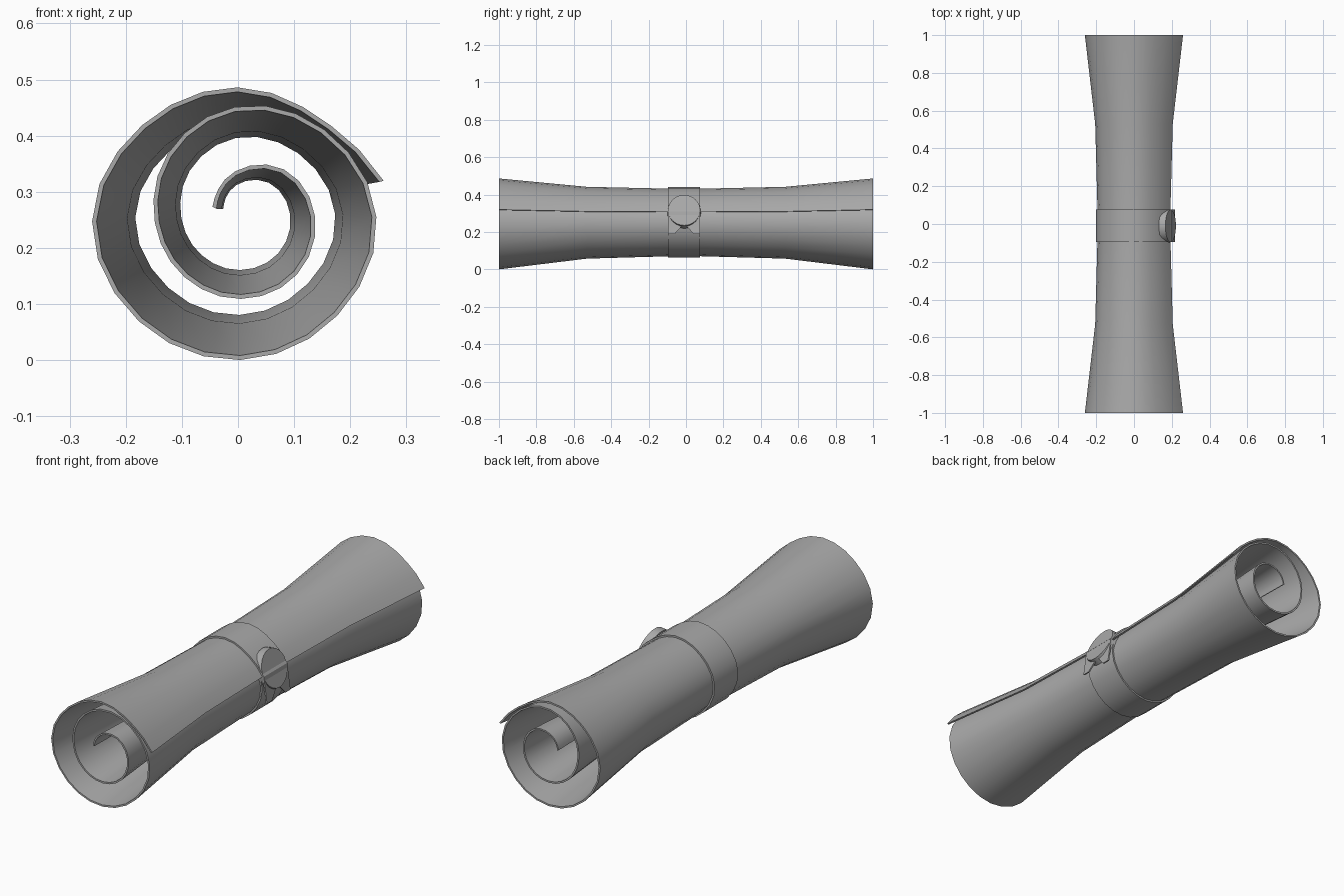
import bpy, bmesh, math
from mathutils import Matrix, Vector

if "Cube" in bpy.data.objects:
    bpy.data.objects.remove(bpy.data.objects["Cube"])

grey = bpy.data.materials.new("plain_grey")
grey.use_nodes = True
COLOUR = (0.4, 0.4, 0.4, 1)
grey.diffuse_color = COLOUR
grey.node_tree.nodes["Principled BSDF"].inputs["Base Color"].default_value = COLOUR

# Spiral radius at every 45 degrees, from the loose outer edge inward
RADII = [.288, .236, .236, .24, .26, .253, .25, .246, .247, .223, .202, .173,
         .149, .14, .141, .1435, .138, .123, .089, .058, .045, .04]
CENTRE_Z, PINCH_Z = .25, .273


def radius(deg):
    i = min(int(deg // 45), len(RADII) - 2)
    t = deg / 45 - i
    p0, p1, p2, p3 = (RADII[max(0, min(i + k, len(RADII) - 1))] for k in (-1, 0, 1, 2))
    if i == 0:
        p0 = 2 * p1 - p2
    return p1 + t / 2 * (p2 - p0 + t * (2 * p0 - 5 * p1 + 4 * p2 - p3
                                        + t * (3 * (p1 - p2) + p3 - p0)))


def spiral_point(deg, scale, offset):
    a = math.radians(deg)
    r = radius(deg) * scale + offset
    centre = PINCH_Z + scale * (CENTRE_Z - PINCH_Z)
    return r * math.cos(a), centre + r * math.sin(a)


def finish(name, bm, sharp=35):
    bmesh.ops.recalc_face_normals(bm, faces=bm.faces)
    mesh = bpy.data.meshes.new(name)
    bm.to_mesh(mesh)
    bm.free()
    obj = bpy.data.objects.new(name, mesh)
    bpy.context.collection.objects.link(obj)
    mesh.materials.append(grey)
    bpy.ops.object.select_all(action='DESELECT')
    obj.select_set(True)
    bpy.context.view_layer.objects.active = obj
    bpy.ops.object.shade_smooth_by_angle(angle=math.radians(sharp))
    return obj


def rolled_sheet(name, start, end, steps, rows, outer, inner):
    """A sheet with thickness that follows the spiral; rows are (y, scale)."""
    bm = bmesh.new()
    angles = [start + (end - start) * i / steps for i in range(steps + 1)]
    path = [(a, outer) for a in angles] + [(a, inner) for a in reversed(angles)]
    n = len(path)
    rings = []
    for y, scale in rows:
        pts = [spiral_point(a, scale, off) for a, off in path]
        rings.append([bm.verts.new((x, y, z)) for x, z in pts])
    for r0, r1 in zip(rings, rings[1:]):
        for i in range(n):
            j = (i + 1) % n
            bm.faces.new((r0[i], r0[j], r1[j], r1[i]))
    for ring in (rings[0], rings[-1]):
        for i in range(steps):
            bm.faces.new((ring[i], ring[i + 1], ring[n - 2 - i], ring[n - 1 - i]))
    return finish(name, bm)


# Rolled sheet, pinched at the middle
WAIST = .735
rolled_sheet("rolled_sheet", 15, 873, 57,
             [(-1, 1), (-.53, .79), (0, WAIST), (.53, .79), (1, 1)], 0, -.008)

# Ribbon wrapped round the waist
BAND_Y, BAND_HALF = -.01, .086
rolled_sheet("ribbon_band", 15, 372, 24,
             [(BAND_Y - BAND_HALF, WAIST), (BAND_Y + BAND_HALF, WAIST)], .01, .002)

# Swallow-tailed ribbon end hanging below the seal
bm = bmesh.new()
outline = [(BAND_HALF, .31), (0, .31), (0, .245), (.05, .19), (BAND_HALF, .19)]
for side in (-1, 1):
    layers = []
    for depth in (0, -.007):
        layers.append([bm.verts.new((.2 + (.31 - z) * .14 + depth, BAND_Y + side * w, z))
                       for w, z in outline])
        bm.faces.new(layers[-1])
    for i in range(len(outline)):
        j = (i + 1) % len(outline)
        bm.faces.new((layers[0][i], layers[0][j], layers[1][j], layers[1][i]))
finish("ribbon_tails", bm)

# Round seal, tilted to lie on the roll
bm = bmesh.new()
tilt = Vector((math.cos(math.radians(19)), 0, math.sin(math.radians(19))))
place = Matrix.Translation(Vector((.192, BAND_Y, .316)) - tilt * .015) \
    @ tilt.to_track_quat('Z', 'Y').to_matrix().to_4x4()
bmesh.ops.create_cone(bm, cap_ends=True, segments=24, radius1=.092, radius2=.086,
                      depth=.034, matrix=place)
finish("seal", bm)
